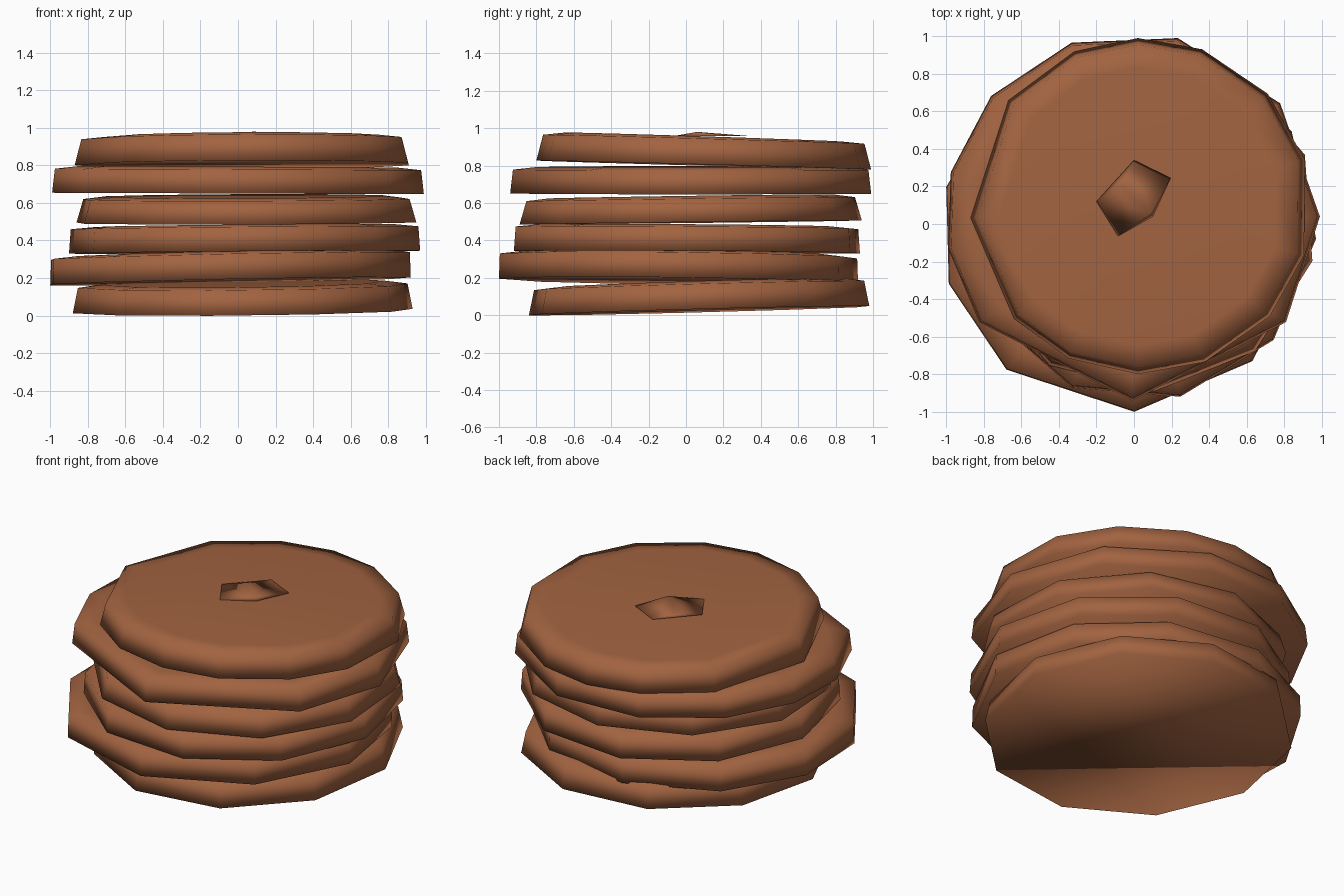
import bpy
import bmesh
from math import radians, cos, sin

cube = bpy.data.objects.get("Cube")
if cube:
    bpy.data.objects.remove(cube, do_unlink=True)


def flat_colour(name, rgb):
    mat = bpy.data.materials.new(name)
    mat.use_nodes = True
    mat.diffuse_color = (*rgb, 1)
    bsdf = mat.node_tree.nodes["Principled BSDF"]
    bsdf.inputs["Base Color"].default_value = (*rgb, 1)
    bsdf.inputs["Roughness"].default_value = 0.8
    return mat


BROWN = flat_colour("toasted brown", (0.36, 0.125, 0.052))


def finish(bm, name):
    """Turn the bmesh into a smooth shaded object."""
    bmesh.ops.recalc_face_normals(bm, faces=bm.faces)
    for face in bm.faces:
        face.smooth = True
    mesh = bpy.data.meshes.new(name)
    bm.to_mesh(mesh)
    bm.free()
    mesh.materials.append(BROWN)
    obj = bpy.data.objects.new(name, mesh)
    bpy.context.collection.objects.link(obj)
    return obj


def regular(phase, sides=10):
    return [phase + 360 * i / sides for i in range(sides)]


def fit(angles, box):
    """Corner points at the given angles, stretched to fill the box."""
    x0, x1, y0, y1 = box
    pts = [(cos(radians(a)), sin(radians(a))) for a in angles]
    xs, ys = zip(*pts)
    return [(x0 + (x - min(xs)) / (max(xs) - min(xs)) * (x1 - x0),
             y0 + (y - min(ys)) / (max(ys) - min(ys)) * (y1 - y0)) for x, y in pts]


def pancake(name, angles, box, base, tilt, height, taper, dome):
    outline = fit(angles, box)
    cx, cy = (box[0] + box[1]) / 2, (box[2] + box[3]) / 2
    bm = bmesh.new()

    def ring(scale, lift):
        verts = []
        for x, y in outline:
            z = base + lift + tilt[0] * x + tilt[1] * y
            verts.append(bm.verts.new((cx + (x - cx) * scale, cy + (y - cy) * scale, z)))
        return verts

    # underside rim, upper rim and soft shoulder
    rings = [ring(1, 0), ring(taper, height), ring(taper * 0.86, height + dome)]
    for low, high in zip(rings, rings[1:]):
        for i in range(len(low)):
            j = (i + 1) % len(low)
            bm.faces.new((low[i], low[j], high[j], high[i]))
    bm.faces.new(rings[0][::-1])
    bm.faces.new(rings[-1])
    finish(bm, name)


# Stack, from the bottom up: angles, box, base height, tilt, thickness, taper, dome
stack = [
    (regular(7), (-0.88, 0.93, -0.84, 0.98), 0.022, (0.01, 0.026), 0.135, 0.97, 0.015),
    ([-8, 28, 62, 98, 133, 166, 197, 230, 273, 314],
     (-1, 0.92, -1, 0.92), 0.183, (0.02, -0.012), 0.135, 0.995, 0.015),
    (regular(-5), (-0.9, 0.97, -0.92, 0.93), 0.337, (0.008, -0.006), 0.13, 0.99, 0.012),
    (regular(-14), (-0.86, 0.95, -0.89, 0.94), 0.495, (0.003, 0.012), 0.125, 0.96, 0.015),
    ([0, 38, 76, 109, 139, 166, 190, 215, 270, 325],
     (-0.99, 0.99, -0.94, 0.99), 0.65, (-0.004, 0), 0.128, 0.985, 0.015),
    ([16, 42, 69, 91, 113, 141, 184, 222, 245, 269, 292, 319, 343],
     (-0.87, 0.91, -0.8, 0.99), 0.805, (0.004, -0.027), 0.138, 0.96, 0.012),
]
for number, layer in enumerate(stack, 1):
    pancake(f"pancake_{number}", *layer)

# Crumpled pat on the top, a thin tent with a flat underside
bm = bmesh.new()
rim = [bm.verts.new((x, y, 0.958)) for x, y in
       ((-0.2, 0.12), (-0.085, -0.065), (0.1, 0.04), (0.195, 0.245), (0, 0.34))]
peak = bm.verts.new((0.09, 0.06, 0.98))
ridge = bm.verts.new((-0.07, 0.2, 0.968))
for a, b in zip(rim[:-1], rim[1:]):
    if a is not rim[3]:
        bm.faces.new((a, b, peak))
bm.faces.new((rim[3], rim[4], peak))
bm.faces.new((rim[4], ridge, peak))
bm.faces.new((rim[4], rim[0], ridge))
bm.faces.new((rim[0], peak, ridge))
bm.faces.new(rim[::-1])
finish(bm, "butter_pat")
